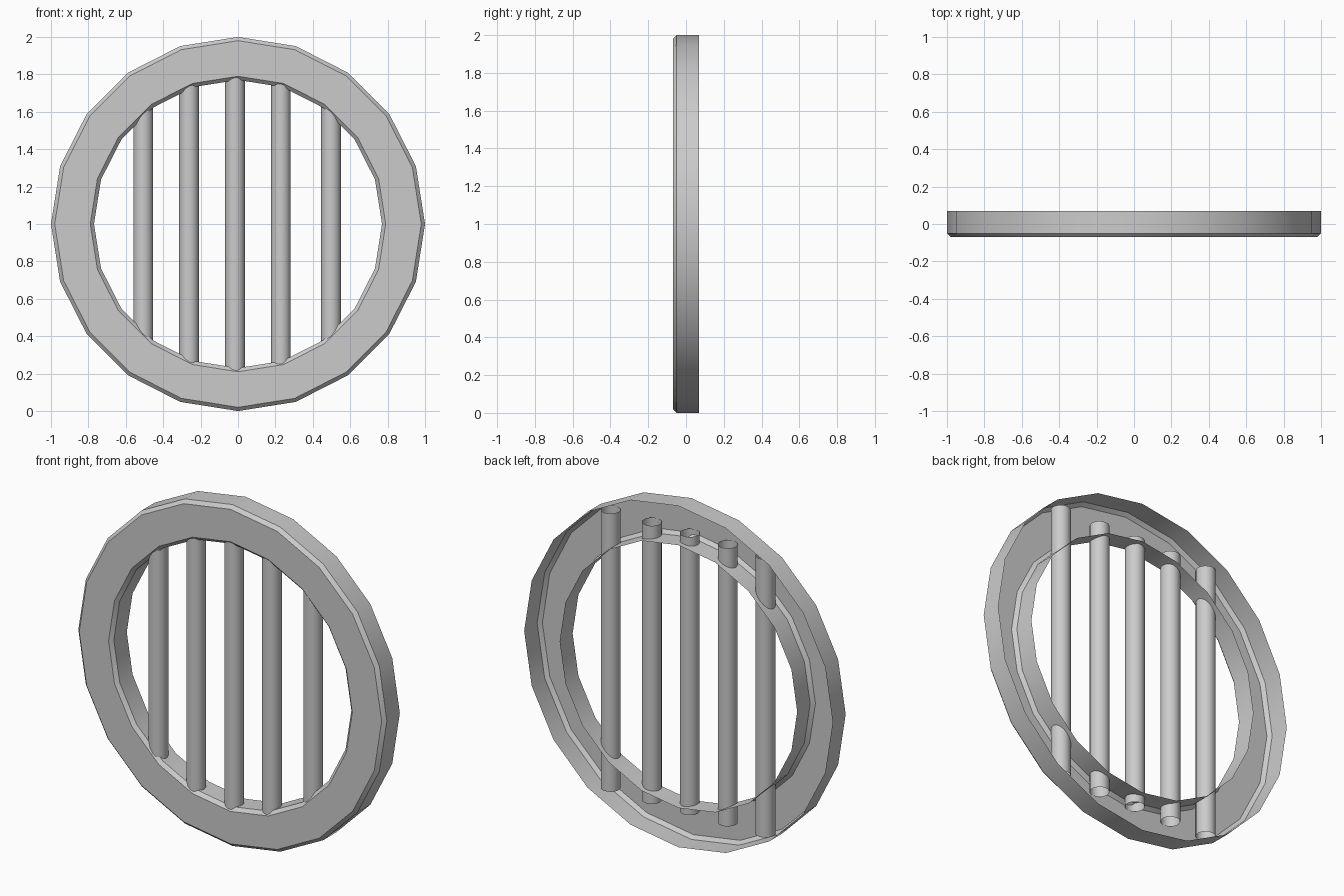
import bpy, bmesh
from math import cos, sin, tau

if "Cube" in bpy.data.objects:
    bpy.data.objects.remove(bpy.data.objects["Cube"])


def add_object(name, bm):
    mesh = bpy.data.meshes.new(name)
    bm.to_mesh(mesh)
    bm.free()
    ob = bpy.data.objects.new(name, mesh)
    bpy.context.collection.objects.link(ob)
    bpy.ops.object.select_all(action='DESELECT')
    ob.select_set(True)
    bpy.context.view_layer.objects.active = ob
    bpy.ops.object.shade_smooth_by_angle(angle=0.6)
    return ob


def lathe(name, profile, sides):
    """Spin an open (radius, y) profile about the y axis through z = 1."""
    bm = bmesh.new()
    loops = [[bm.verts.new((r * cos(tau * i / sides), y, 1 + r * sin(tau * i / sides)))
              for i in range(sides)] for r, y in profile]
    for a, b in zip(loops, loops[1:]):
        for i in range(sides):
            j = (i + 1) % sides
            bm.faces.new((a[i], b[i], b[j], a[j]))
    return add_object(name, bm)


def bar(name, x, y=-0.012, radius=0.053, z0=0.185, z1=1.815, sides=16):
    """Upright open-ended tube."""
    bm = bmesh.new()
    bmesh.ops.create_cone(bm, cap_ends=False, segments=sides,
                          radius1=radius, radius2=radius, depth=z1 - z0)
    bmesh.ops.translate(bm, verts=bm.verts, vec=(x, y, (z0 + z1) / 2))
    return add_object(name, bm)


# Hollow frame: outer wall, chamfered front face, inner wall, open at the back
lathe("round_frame", [(1.0, 0.07), (1.0, -0.05), (0.98, -0.07),
                      (0.79, -0.07), (0.77, -0.05), (0.77, 0.07)], 20)

# Vertical bars
for n, x in enumerate((-0.507, -0.262, -0.016, 0.229, 0.497), 1):
    bar(f"bar_{n}", x)
